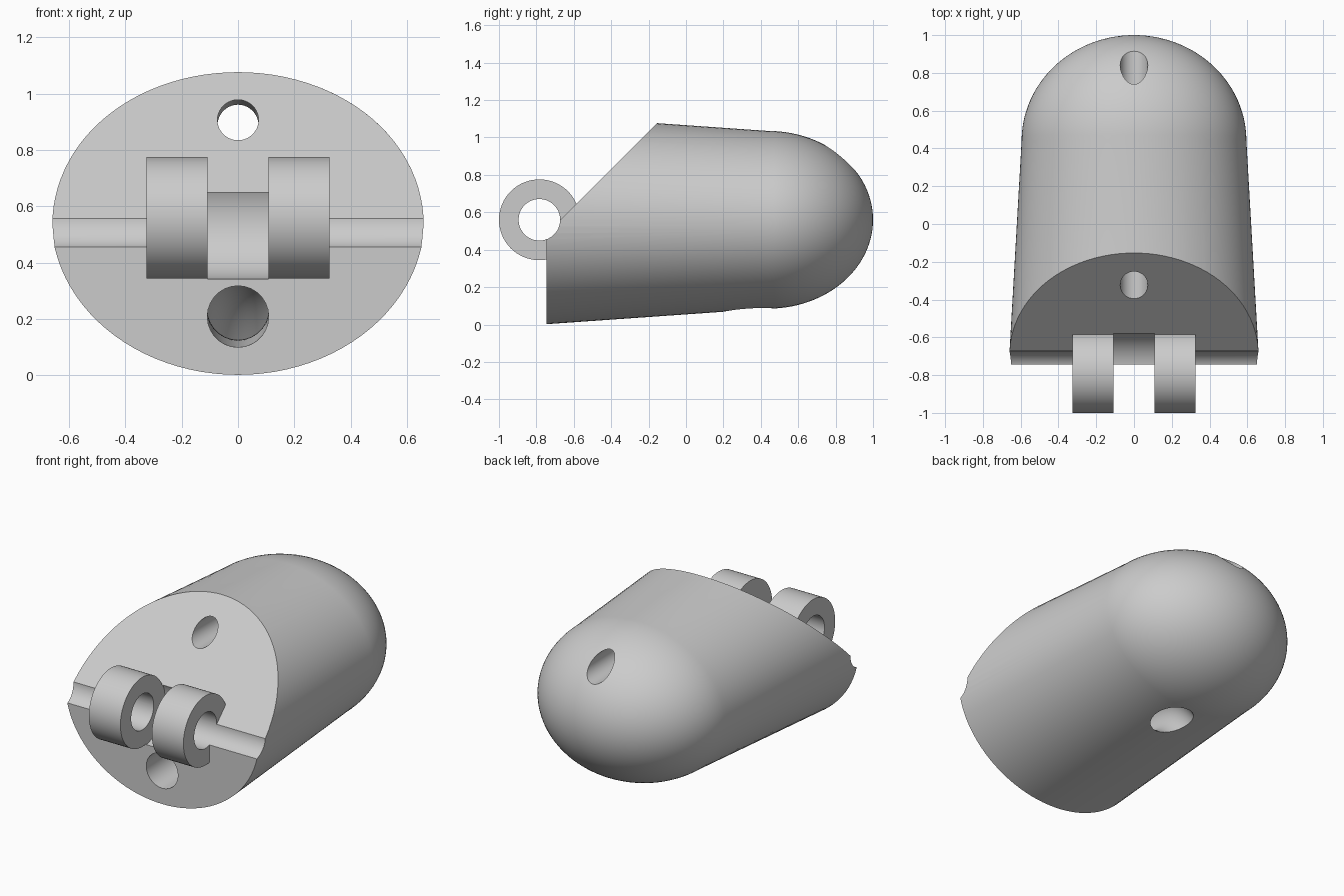
import bpy, bmesh, math
from mathutils import Vector

cube = bpy.data.objects.get("Cube")
if cube:
    bpy.data.objects.remove(cube, do_unlink=True)

plastic = bpy.data.materials.new("light_grey_plastic")
plastic.use_nodes = True
GREY = (0.6, 0.6, 0.6, 1)
plastic.diffuse_color = GREY
plastic.node_tree.nodes["Principled BSDF"].inputs["Base Color"].default_value = GREY

SIDES = 96
MID_Z = 0.56
FRONT, DOME, BACK = -0.745, 0.44, 1.0
HINGE_Y = -0.784


def add_object(name, bm):
    bmesh.ops.recalc_face_normals(bm, faces=bm.faces)
    mesh = bpy.data.meshes.new(name)
    bm.to_mesh(mesh)
    bm.free()
    mesh.materials.append(plastic)
    obj = bpy.data.objects.new(name, mesh)
    bpy.context.collection.objects.link(obj)
    return obj


def rod(name, start, end, radius):
    """Closed cylinder between two points."""
    a, b = Vector(start), Vector(end)
    bpy.ops.mesh.primitive_cylinder_add(vertices=64, radius=radius, depth=(b - a).length,
                                        location=(a + b) / 2)
    obj = bpy.context.object
    obj.name = name
    obj.rotation_euler = (b - a).to_track_quat('Z', 'Y').to_euler()
    obj.data.materials.append(plastic)
    return obj


def combine(target, tool, operation):
    """Apply a boolean and discard the tool."""
    tool.hide_render = True
    mod = target.modifiers.new(tool.name, 'BOOLEAN')
    mod.operation, mod.solver, mod.object = operation, 'EXACT', tool
    bpy.context.view_layer.objects.active = target
    bpy.ops.object.modifier_apply(modifier=mod.name)
    bpy.data.objects.remove(tool, do_unlink=True)


# Tapered elliptical body with a domed end
sections = [(FRONT, 0.663, 0.558), (DOME, 0.595, 0.475)]
STEPS = 28
for i in range(1, STEPS):
    a = math.pi / 2 * i / STEPS
    sections.append((DOME + (BACK - DOME) * math.sin(a),
                     0.595 * math.cos(a), 0.475 * math.cos(a)))
bm = bmesh.new()
rings = []
for y, rx, rz in sections:
    angles = [2 * math.pi * k / SIDES for k in range(SIDES)]
    rings.append([bm.verts.new((rx * math.cos(t), y, MID_Z + rz * math.sin(t))) for t in angles])
for r0, r1 in zip(rings, rings[1:]):
    for k in range(SIDES):
        n = (k + 1) % SIDES
        bm.faces.new((r0[k], r0[n], r1[n], r1[k]))
bm.faces.new(rings[0])
tip = bm.verts.new((0, BACK, MID_Z))
for k in range(SIDES):
    bm.faces.new((rings[-1][k], rings[-1][(k + 1) % SIDES], tip))
body = add_object("fingertip_body", bm)

# Sloped front face, trimmed at 45 degrees
bm = bmesh.new()
wedge = [(-1.5, -0.27), (0.3, 1.53), (-1.5, 1.53)]
side = bm.faces.new([bm.verts.new((-1, y, z)) for y, z in wedge])
moved = bmesh.ops.extrude_face_region(bm, geom=[side])["geom"]
bmesh.ops.translate(bm, vec=(2, 0, 0), verts=[v for v in moved if isinstance(v, bmesh.types.BMVert)])
combine(body, add_object("slope_cutter", bm), 'DIFFERENCE')

# Pair of hinge knuckles, with the clearance between them and the pin bore
for name, s in (("right_knuckle", -1), ("left_knuckle", 1)):
    combine(body, rod(name, (s * 0.108, HINGE_Y, MID_Z), (s * 0.325, HINGE_Y, MID_Z), 0.216), 'UNION')
for name, half, radius in (("knuckle_gap", 0.108, 0.222), ("pin_bore", 1, 0.111)):
    combine(body, rod(name, (-half, HINGE_Y, MID_Z), (half, HINGE_Y, MID_Z), radius), 'DIFFERENCE')

# Straight upper cord hole
combine(body, rod("upper_cord_hole", (0, -0.8, 0.915), (0, 1.2, 0.88), 0.073), 'DIFFERENCE')

# Lower cord channel, bending down through the underside
curve = bpy.data.curves.new("lower_cord_channel", 'CURVE')
curve.dimensions = '3D'
curve.bevel_depth, curve.bevel_resolution, curve.use_fill_caps = 0.109, 12, True
path = [(-0.95, 0.2), (-0.75, 0.208), (-0.2, 0.235), (0.1, 0.24), (0.27, 0.18), (0.42, -0.02), (0.5, -0.16)]
spline = curve.splines.new('NURBS')
spline.points.add(len(path) - 1)
for p, (y, z) in zip(spline.points, path):
    p.co = (0, y, z, 1)
spline.use_endpoint_u, spline.order_u, spline.resolution_u = True, 4, 8
channel = bpy.data.objects.new("lower_cord_channel", curve)
bpy.context.collection.objects.link(channel)
bpy.ops.object.select_all(action='DESELECT')
channel.select_set(True)
bpy.context.view_layer.objects.active = channel
bpy.ops.object.convert(target='MESH')
channel = bpy.context.object
bm = bmesh.new()
bm.from_mesh(channel.data)
bmesh.ops.remove_doubles(bm, verts=bm.verts, dist=0.0001)
bmesh.ops.recalc_face_normals(bm, faces=bm.faces)
bm.to_mesh(channel.data)
bm.free()
combine(body, channel, 'DIFFERENCE')

# One material and smooth shading with sharp rims
body.data.materials.clear()
body.data.materials.append(plastic)
for poly in body.data.polygons:
    poly.material_index = 0
bpy.ops.object.select_all(action='DESELECT')
body.select_set(True)
bpy.context.view_layer.objects.active = body
bpy.ops.object.shade_smooth_by_angle(angle=math.radians(30))
